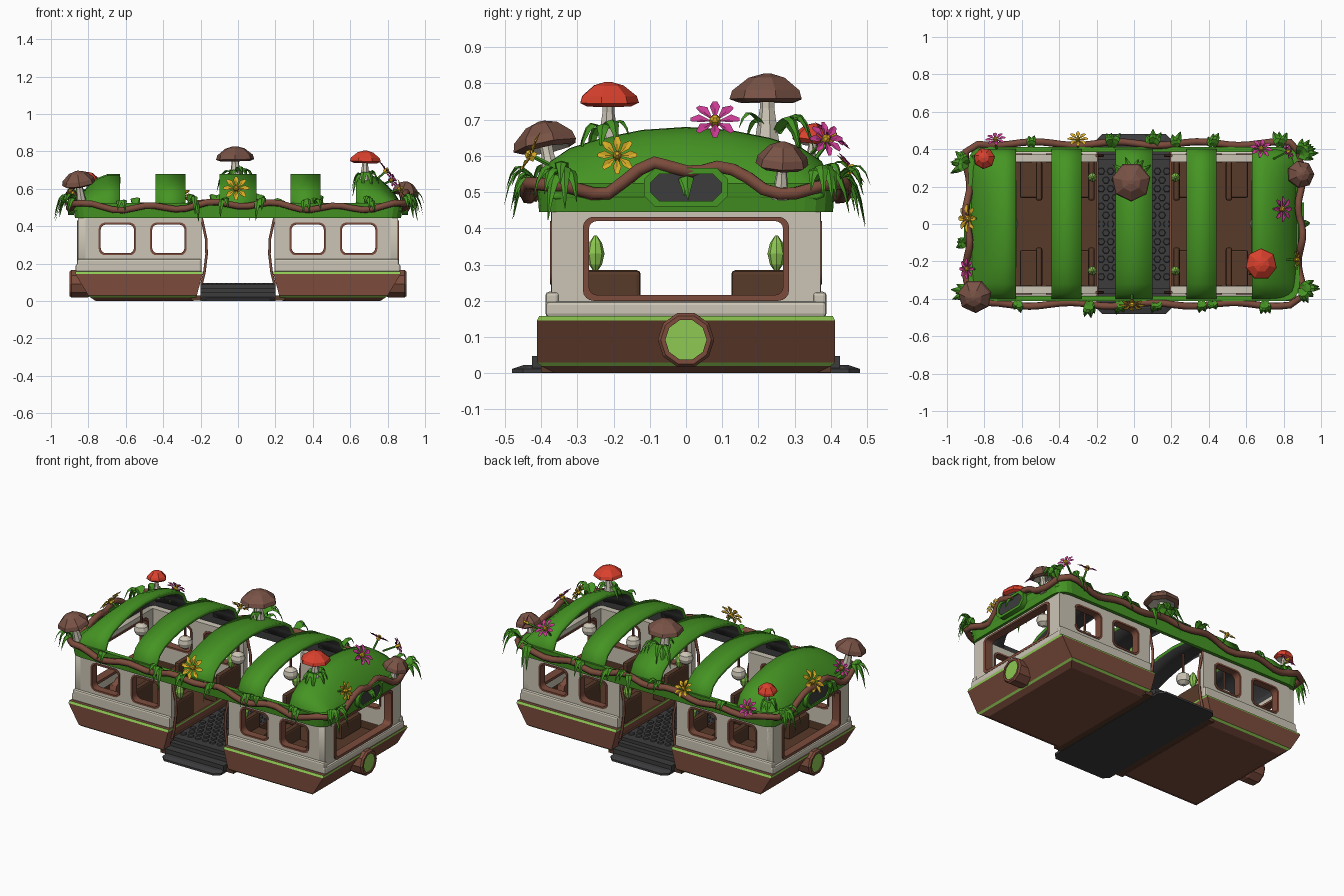
import bpy, bmesh, math, random
from mathutils import Vector, Matrix

if "Cube" in bpy.data.objects:
    bpy.data.objects.remove(bpy.data.objects["Cube"])
random.seed(4)

def material(name, c):
    m = bpy.data.materials.new(name)
    m.diffuse_color = (*c, 1)
    m.use_nodes = True
    m.node_tree.nodes["Principled BSDF"].inputs["Base Color"].default_value = m.diffuse_color
    return m
BROWN = material("wood brown", (.20, .072, .045))
DARK = material("dark interior wood", (.095, .042, .022))
GREEN = material("leaf green", (.06, .30, .017))
LIME = material("light green", (.27, .58, .085))
CREAM = material("cream wall", (.60, .56, .46))
GREY = material("dark grey", (.045, .045, .048))
RED = material("mushroom red", (.70, .052, .026))
CAP = material("mushroom brown", (.19, .085, .06))
PINK = material("petal pink", (.60, .045, .30))
YELLOW = material("petal yellow", (.70, .42, .02))

def mk(name, verts, faces, mats, idx=None, fix=True, smooth=False):
    me = bpy.data.meshes.new(name)
    me.from_pydata([tuple(v) for v in verts], [], faces)
    for m in mats: me.materials.append(m)
    if idx: me.polygons.foreach_set("material_index", idx)
    if fix:
        bm = bmesh.new(); bm.from_mesh(me)
        bmesh.ops.recalc_face_normals(bm, faces=bm.faces)
        bm.to_mesh(me); bm.free()
    if smooth: me.shade_smooth()
    o = bpy.data.objects.new(name, me)
    bpy.context.collection.objects.link(o)
    return o

def rings(name, loops, mats, idx):
    """Loft closed loops; idx gives a material per layer."""
    n = len(loops[0])
    v = [p for l in loops for p in l]; f = []; mi = []
    for i in range(len(loops) - 1):
        for j in range(n):
            k = (j + 1) % n
            f.append((i*n + j, i*n + k, i*n + n + k, i*n + n + j)); mi.append(idx[i])
    f += [tuple(range(n)), tuple(range(len(v) - n, len(v)))]
    return mk(name, v, f, mats, mi + [idx[0], idx[-1]])

def rect(x0, x1, y0, y1, z):
    return [(x0, y0, z), (x1, y0, z), (x1, y1, z), (x0, y1, z)]

def box(name, x0, x1, y0, y1, z0, z1, mat, bevel=0):
    o = rings(name, [rect(x0, x1, y0, y1, z0), rect(x0, x1, y0, y1, z1)], [mat], [0])
    if bevel:
        b = o.modifiers.new("bevel", 'BEVEL'); b.width = bevel; b.segments = 2
    return o

def lathe(name, prof, n, loc, d, mats, idx, sz=1):
    q = Vector(d).to_track_quat('Z', 'Y')
    loops = [[Vector(loc) + q @ Vector((r*math.cos(2*math.pi*j/n), r*math.sin(2*math.pi*j/n), z))
              for j in range(n)] for r, z in prof]
    return rings(name, loops, mats, idx)

def rr(x0, x1, y0, y1, r, n=4):
    x0, x1 = sorted((x0, x1)); out = []
    for cx, cy, a in ((x1-r, y1-r, 0), (x0+r, y1-r, 90), (x0+r, y0+r, 180), (x1-r, y0+r, 270)):
        for i in range(n + 1):
            t = math.radians(a + 90*i/n)
            out.append((cx + r*math.cos(t), cy + r*math.sin(t)))
    return out

FRONT = Matrix(((1, 0, 0), (0, 0, -1), (0, 1, 0))).to_4x4()   # u=x, v=z
END = Matrix(((0, 0, 1), (1, 0, 0), (0, 1, 0))).to_4x4()      # u=y, v=z

def curve(name, polys, mat, flat=True, depth=0.0, cyclic=True, mtx=None):
    c = bpy.data.curves.new(name, 'CURVE')
    c.dimensions = '2D' if flat else '3D'
    if flat:
        c.fill_mode = 'BOTH'; c.extrude = depth
    else:
        c.bevel_depth = depth; c.bevel_resolution = 1; c.use_fill_caps = True
    for p in polys:
        s = c.splines.new('POLY'); s.points.add(len(p) - 1); s.use_cyclic_u = cyclic
        for pt, q in zip(s.points, p): pt.co = (q[0], q[1], q[2] if len(q) > 2 else 0, 1)
    c.materials.append(mat)
    o = bpy.data.objects.new(name, c); bpy.context.collection.objects.link(o)
    if mtx: o.matrix_world = mtx
    return o

# hull, cabin walls and seats, one half per end
for s in (-1, 1):
    lay = [(.24, .76, .36, 0), (.225, .79, .40, .02), (.22, .80, .412, .03), (.19, .87, .412, .145),
           (.19, .87, .405, .158), (.20, .83, .345, .158), (.20, .83, .345, .10)]
    rings("hull", [rect(s*a, s*b, -h, h, z) for a, b, h, z in lay], [BROWN, LIME, DARK], [0, 1, 0, 1, 0, 2])
    for t in (-1, 1):
        holes = [rr(s*.275, s*.47, .245, .42, .035), rr(s*.545, s*.745, .245, .42, .035)]
        curve("side_wall", [rr(s*.195, s*.85, .15, .46, .005, 1)] + holes, CREAM, True, .02,
              mtx=Matrix.Translation((0, t*.352, 0)) @ FRONT)
        for a, b in ((.275, .47), (.545, .745)):
            curve("window_frame", [rr(s*a, s*b, .245, .42, .035), rr(s*(a+.011), s*(b-.011), .256, .409, .028)],
                  BROWN, True, .024, mtx=Matrix.Translation((0, t*.352, 0)) @ FRONT)
        box("side_ledge", s*.195, s*.86, t*.35, t*.388, .155, .225, CREAM, .01)
        curve("door_vine", [[(s*x, t*.365, z) for x, z in ((.195, .09), (.18, .15), (.168, .25), (.17, .33), (.185, .40), (.2, .47))]],
              BROWN, False, .008, False)
        for x in (.21, .49):
            box("seat_back", s*x, s*(x+.035), t*.125, t*.335, .1, .285, DARK, .012)
            box("seat", s*x, s*(x+.12), t*.14, t*.335, .1, .195, DARK, .01)
        prof = [(.004, -.05), (.018, -.03), (.025, 0), (.018, .03), (.004, .05)]
        lathe("bud_light", prof, 8, (s*.222, t*.25, .33), (0, 0, 1), [LIME], [0]*4)
    # end wall
    m = Matrix.Translation((s*.835, 0, 0)) @ END
    win = rr(-.285, .285, .20, .432, .03)
    curve("end_wall", [rr(-.372, .372, .15, .46, .005, 1), win], CREAM, True, .02, mtx=m)
    curve("end_window_frame", [win, rr(-.268, .268, .216, .42, .022)], BROWN, True, .026, mtx=m)
    box("end_ledge", s*.82, s*.868, -.388, .388, .155, .198, CREAM, .01)
    # round end plug
    lathe("end_plug", [(.07, 0), (.078, .02), (.078, .10), (.07, .11), (.057, .11), (.057, .104), (.01, .104)], 10,
          (s*.79, 0, .092), (s, 0, 0), [BROWN, LIME], [0, 0, 0, 0, 0, 1])
    # destination sign
    m = Matrix.Translation((s*.893, 0, 0)) @ END
    curve("sign_frame", [rr(-.116, .116, .46, .566, .03, 1), rr(-.098, .098, .476, .55, .024, 1)], GREEN, True, .016, mtx=m)
    curve("sign_plate", [rr(-.10, .10, .474, .552, .024, 1)], GREY, True, .008, mtx=m)

# centre floor, steps and ramp with hexagonal studs
box("underfloor", -.25, .25, -.40, .40, .002, .03, DARK)
box("aisle_floor", -.2, .2, -.345, .345, .03, .09, GREY)
box("step", -.2, .2, -.375, .375, .03, .07, GREY)
box("lower_step", -.2, .2, -.425, .425, .015, .048, GREY)
def ramp_loop(hx, hy, z): return [(x, y, z) for x, y in rr(-hx, hx, -hy, hy, .03, 1)]
rings("ramp", [ramp_loop(.2, .48, 0), ramp_loop(.2, .48, .012), ramp_loop(.19, .45, .022)], [GREY], [0, 0])
for i in range(13):
    for j in range(7 if i % 2 else 8):
        x = (j - (3 if i % 2 else 3.5))*.05
        lathe("floor_stud", [(.021, .088), (.017, .096)], 6, (x, (i-6)*.047, 0), (0, 0, 1), [GREY], [0])

# roof: edge band, arched ribs and rounded end caps
def thick(o, t=.02):
    me = o.data
    if sum(p.normal.z*p.area for p in me.polygons) < 0: me.flip_normals()
    sol = o.modifiers.new("solid", 'SOLIDIFY'); sol.thickness = t; sol.offset = -1; sol.material_offset = 1
half = [(.405, .49), (.40, .535), (.375, .585), (.32, .622), (.23, .65), (.12, .672)]
arch = half + [(0, .68)] + [(-y, z) for y, z in reversed(half)]
def roof(name, stations):
    n = len(arch)
    v = [(x, y*w, .485 + (z-.485)*h) for x, w, h in stations for y, z in arch]
    f = [(i*n+j, i*n+j+1, i*n+n+j+1, i*n+n+j) for i in range(len(stations)-1) for j in range(n-1)]
    thick(mk(name, v, f, [GREEN, GREY], smooth=True))
for a, b in ((-.44, -.28), (-.10, .10), (.28, .44)):
    roof("roof_rib", [(a, 1, 1), (b, 1, 1)])
for s in (-1, 1):
    roof("roof_end", [(s*x, w, h) for x, w, h in ((.63, 1, 1), (.70, 1, .99), (.755, .995, .88), (.80, .985, .68),
                                                  (.84, .96, .45), (.87, .93, .2), (.88, .9, 0))])
outer, inner = rr(-.885, .885, -.412, .412, .08), rr(-.85, .85, -.385, .385, .06)
n = len(outer)
v = [(x*k, y*k, z) for o, z, k in ((inner, .525, 1), (outer, .525, 1), (outer, .445, .985), (inner, .445, 1)) for x, y in o]
f = []; mi = []
for i in range(4):
    for j in range(n):
        f.append((i*n+j, i*n+(j+1) % n, (i+1) % 4*n+(j+1) % n, (i+1) % 4*n+j)); mi.append(1 if i == 3 else 0)
mk("roof_band", v, f, [GREEN, GREY], mi)

# vine running round the roof edge
path = []
for sx, sy, ex, ey in ((-.89, -.43, .89, -.43), (.89, -.43, .89, .43), (.89, .43, -.89, .43), (-.89, .43, -.89, -.43)):
    N = 32 if sy == ey else 20
    for i in range(1, N):
        t = i/N; x = sx + (ex-sx)*t; y = sy + (ey-sy)*t
        z = .508 + .014*math.sin(i*1.05)
        if sx == ex: z += .062*max(0, min(1, (.21-abs(y))/.12)); x += math.copysign(.012, x)*math.sin(i*.9)
        else: y += .01*math.sin(i*.8); z += .012*math.cos(x*6)
        path.append((x, y, z))
curve("roof_vine", [path], BROWN, False, .019)

# hanging lamps under the roof
for x in (-.66, -.36, 0, .36, .66):
    z = .50
    lathe("lamp", [(.012, -.04), (.036, -.022), (.042, 0), (.036, .022), (.012, .04), (.008, .042), (.006, .17)], 10,
          (x, 0, z), (0, 0, 1), [CREAM, BROWN], [0, 0, 0, 0, 1, 1])

# mushrooms: position of cap rim, tilt, cap radius, height, stem length
for x, y, z, d, R, H, L, m in (
        (.68, -.215, .742, (.03, 0, 1), .085, .062, .10, RED), (-.015, .225, .752, (-.02, 0, 1), .105, .075, .12, CAP),
        (-.85, -.385, .622, (-.15, -.2, 1), .092, .075, .13, CAP), (.89, .265, .57, (.2, .05, 1), .075, .07, .09, CAP),
        (-.80, .35, .635, (-.1, .15, 1), .058, .055, .11, RED)):
    lathe("mushroom", [(R*.35, -L), (R*.2, -.02), (R*.2, .008), (R*.75, -.005), (R, .005), (R*.93, H*.38),
                       (R*.5, H*.85), (R*.12, H)], 7, (x, y, z), d, [CREAM, m], [0, 0, 0, 1, 1, 1, 1])

# flowers with eight petals
for x, y, z, d, R, m in (
        (-.74, .45, .56, (-.1, .8, .6), .055, PINK), (-.30, .45, .56, (0, .7, .7), .055, YELLOW),
        (.68, .40, .65, (.1, .6, .8), .06, PINK), (.79, .08, .695, (.75, 0, .7), .068, PINK),
        (-.885, .03, .60, (-.8, 0, .65), .075, YELLOW), (-.89, -.24, .58, (-.7, 0, .7), .055, PINK),
        (-.01, -.425, .60, (0, -1, .5), .07, YELLOW), (.865, -.19, .60, (1, 0, .35), .055, YELLOW),
        (.82, .385, .645, (.8, .4, .4), .05, PINK)):
    q = Vector(d).to_track_quat('Z', 'Y'); v = []; f = []; mi = []
    for k in range(8):
        rot = Matrix.Rotation(k*math.pi/4, 3, 'Z'); b = len(v)
        v += [Vector((x, y, z)) + q @ (rot @ Vector(p)*R) for p in
              ((.1, 0, 0), (.65, -.21, .2), (1, -.09, .12), (1, .09, .12), (.65, .21, .2), (.6, 0, .1))]
        f += [(b, b+1, b+5), (b+1, b+2, b+5), (b+2, b+3, b+5), (b+3, b+4, b+5), (b+4, b, b+5)]; mi += [0]*5
    mk("flower_petals", v, f, [m], mi, False)
    lathe("flower_centre", [(R*.22, -.01), (R*.22, .012), (R*.1, .02)], 6, (x, y, z), d, [YELLOW], [0, 0])
    lathe("flower_stem", [(.006, -.09), (.006, 0)], 5, (x, y, z), d, [GREEN], [0])

# grass tufts: x, y, z, outward angle, spread, blades, length
def tuft(x, y, z, ang, spread, n, L):
    v = []; f = []
    for k in range(n):
        a = math.radians(ang + spread*((k+.5)/n - .5)*2 + random.uniform(-8, 8))
        l = L*random.uniform(.8, 1.15); rise = random.uniform(.5, .85)*l; drop = random.uniform(1.3, 1.9)*l
        d = Vector((math.cos(a), math.sin(a), 0)); side = Vector((-d.y, d.x, 0))
        b = len(v)
        for i in range(6):
            t = i/5; w = .02*(1 - t**1.6)*(.7 + .6*min(t*2, 1)) + .001
            c = Vector((x, y, z)) + d*l*(t - .25*t*t) + Vector((0, 0, rise*t*2 - drop*t*t*1.15))
            v += [c - side*w, c + Vector((0, 0, .3*w)) + d*.3*w, c + side*w]
            if i:
                j = b + i*3
                f += [(j-3, j-2, j+1, j), (j-2, j-1, j+2, j+1)]
    mk("grass_tuft", v, f, [GREEN], None, False)
for x, y, a, s, n, L in ((.89, -.34, -25, 55, 7, .13), (.88, .37, 30, 55, 7, .13), (-.89, .32, 160, 50, 6, .12),
                         (-.87, -.36, 205, 50, 7, .13), (.89, .0, 0, 20, 2, .06), (-.89, -.1, 180, 40, 3, .08)):
    tuft(x, y, .53, a, s, n, L)
for x, n, L in ((-.62, 2, .08), (-.24, 3, .12), (-.08, 2, .09), (.12, 3, .09), (.36, 2, .085), (.42, 2, .08), (.70, 3, .1)):
    tuft(x, -.41, .52, -90, 35, n, L)
for x, n, L in ((-.55, 2, .09), (-.12, 3, .11), (.10, 3, .12), (.22, 2, .11), (.42, 3, .1), (.78, 3, .11)):
    tuft(x, .41, .52, 90, 35, n, L)
tuft(-.01, .25, .66, 90, 75, 6, .16)
tuft(-.01, .22, .67, -90, 40, 2, .10)
tuft(.68, -.22, .66, -60, 150, 7, .10)
tuft(-.80, .33, .57, 110, 90, 5, .09)

# turn curves into meshes
bpy.ops.object.select_all(action='DESELECT')
for o in bpy.context.scene.objects:
    if o.type == 'CURVE':
        o.select_set(True); bpy.context.view_layer.objects.active = o
bpy.ops.object.convert(target='MESH')
